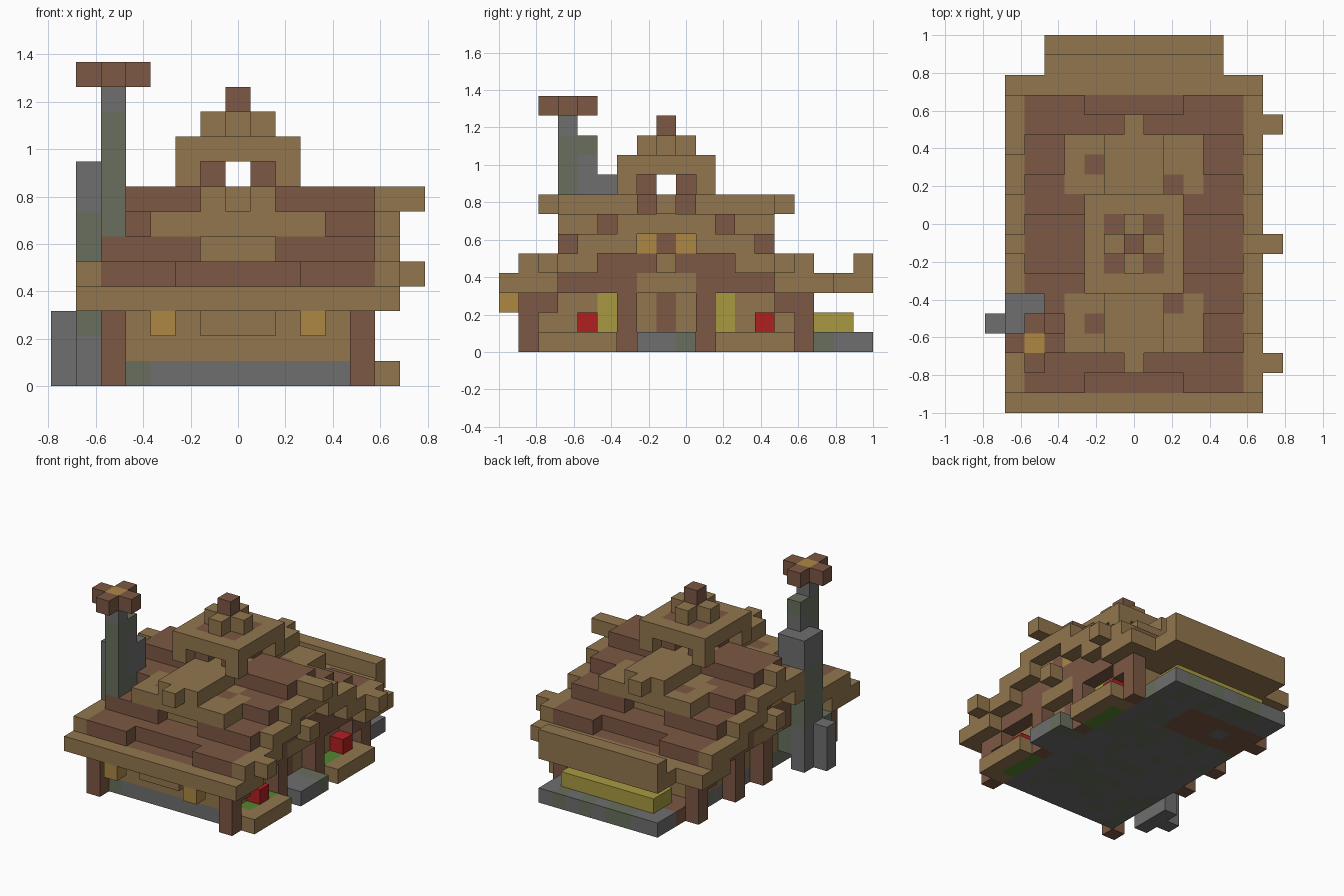
import bpy, bmesh, random
from mathutils import Vector

cube = bpy.data.objects.get("Cube")
if cube:
    bpy.data.objects.remove(cube, do_unlink=True)

random.seed(4)
U = 2 / 19                       # edge of one block
ORIGIN = Vector((-7.5, -9.5, 0))
blocks = {}                      # cell -> (part, colour)

# Materials
HEX = {"oak": "92764E", "bark": "7C5844", "stone": "6E6E6F", "moss": "686F5E",
       "lamp": "AD8744", "straw": "A89A42", "red": "B02022", "grass": "55862F"}


def linear(h):
    c = [int(h[i:i + 2], 16) / 255 for i in (0, 2, 4)]
    return [((v + 0.055) / 1.055) ** 2.4 if v > 0.04 else v / 12.92 for v in c] + [1]


mats = {}
for name, code in HEX.items():
    m = bpy.data.materials.new(name)
    m.use_nodes = True
    m.diffuse_color = linear(code)
    bsdf = m.node_tree.nodes["Principled BSDF"]
    bsdf.inputs["Base Color"].default_value = linear(code)
    bsdf.inputs["Roughness"].default_value = 0.9
    mats[name] = m


def span(v):
    return range(v[0], v[1] + 1) if isinstance(v, tuple) else (v,)


def fill(part, colour, x, y, z):
    """Fill an inclusive range of cells; later fills replace earlier ones."""
    for i in span(x):
        for j in span(y):
            for k in span(z):
                c = colour
                if c == "rubble":
                    c = "moss" if random.random() < 0.35 else "stone"
                blocks[i, j, k] = (part, c)


def flip(v):
    """Mirror a y range about the ridge."""
    return (16 - v[1], 16 - v[0]) if isinstance(v, tuple) else 16 - v


def both(part, colour, x, y, z):
    fill(part, colour, x, y, z)
    fill(part, colour, x, flip(y), z)


# Foundation and walls
fill("foundation", "rubble", (3, 11), (2, 18), 0)
fill("foundation", "bark", (3, 8), (14, 16), 0)
fill("foundation", "stone", 5, 15, 0)
fill("walls", "oak", (3, 11), (2, 14), (1, 3))
fill("front_beam", "oak", (6, 8), 1, 2)

# Corner posts with braces, and side posts
for x in (2, 12):
    both("posts", "bark", x, 1, (0, 2))
    both("posts", "bark", x, 2, 2)
both("posts", "bark", 12, 6, (0, 3))
for y in (8, 11):
    fill("posts", "bark", 2, y, (0, 2))

# Entrance, door, windows and planters
fill("path", "stone", (12, 13), (7, 9), 0)
fill("path", "moss", (12, 13), 9, 0)
fill("door", "bark", 11, 8, (1, 2))
both("side_windows", "straw", 11, 5, (1, 2))
both("planters", "oak", (12, 13), (2, 5), 0)
both("planters", "grass", 12, (3, 5), 0)
fill("flowers", "red", 12, 4, 1)
fill("flowers", "red", 12, 13, 1)

# Straw bed and canopy at the back
fill("straw_bed", "straw", (4, 10), (16, 17), 1)
fill("back_canopy", "oak", (3, 11), (17, 18), 3)
fill("back_canopy", "oak", (3, 11), 18, 4)

# Stepped main roof
both("eaves", "oak", (1, 13), (0, 2), 3)
both("eaves", "bark", (5, 9), 1, 3)
fill("roof", "bark", (2, 12), (3, 13), 3)
fill("roof", "oak", (2, 12), (7, 9), 3)
fill("roof", "bark", (2, 12), (2, 14), 4)
for x in ((2, 4), (10, 12)):
    both("roof", "bark", x, 1, 4)
for k in (5, 6, 7):
    step = 2 * k - 7
    fill("roof", "bark", (2, 12), (step, 16 - step), k)

# Gable trim and windows
for x in (1, 13):
    for y, z in (((1, 4), 4), ((4, 6), 5), ((6, 8), 6), (8, 7)):
        both("gable_trim", "oak", x, y, z)
    fill("gable_trim", "oak", x, 8, 4)
for x in (2, 12):
    both("gable_windows", "lamp", x, 7, 5)
both("gable_knobs", "oak", 14, 2, 4)
fill("gable_knobs", "oak", 14, 8, 7)

# Cross gables front and back
both("dormers", "oak", (4, 10), (3, 5), 6)
fill("dormers", "oak", (5, 9), (5, 11), 6)
fill("dormers", "oak", (6, 8), (3, 13), 7)
both("dormers", "oak", 7, 2, 7)
both("dormers", "oak", (6, 8), 4, 5)
for j in (3, 13):
    for i in (6, 7, 8):
        blocks.pop((i, j, 5), None)
both("dormers", "bark", 5, 4, 6)
both("dormers", "bark", 9, 5, 6)

# Open turret on the ridge
for i in (6, 8):
    both("turret_posts", "bark", i, 7, 8)
for i in (5, 9):
    both("turret_eaves", "oak", i, 6, 8)
fill("turret_roof", "oak", (5, 9), (6, 10), 9)
for i in (6, 8):
    both("turret_roof", "bark", i, 7, 9)
fill("turret_roof", "oak", (6, 8), 8, 10)
fill("turret_roof", "oak", 7, (7, 9), 10)
fill("turret_finial", "bark", 7, 8, 11)

# Chimney with a cross shaped cap
fill("chimney", "rubble", 0, 4, (0, 2))
fill("chimney", "rubble", 1, (3, 5), (0, 2))
fill("chimney", "moss", 1, (4, 5), (3, 6))
fill("chimney", "stone", (1, 2), (4, 5), (7, 8))
fill("chimney", "moss", 2, (3, 5), (1, 6))
fill("roof", "bark", 2, 3, (4, 5))
fill("chimney", "moss", 2, 3, (6, 10))
fill("chimney", "stone", 2, 4, 9)
fill("chimney", "moss", 2, 4, 10)
fill("chimney", "stone", 2, 3, 11)
fill("chimney_cap", "bark", (1, 3), 3, 12)
fill("chimney_cap", "bark", 2, (2, 4), 12)
fill("chimney_cap", "lamp", 2, 3, 12)

# Hanging lanterns
for x in (4, 10):
    fill("lanterns", "lamp", x, 0, 2)

# Turn each part's exposed block sides into one mesh
for part in sorted({p for p, c in blocks.values()}):
    bm = bmesh.new()
    used = []
    for cell, (p, colour) in blocks.items():
        if p != part:
            continue
        if colour not in used:
            used.append(colour)
        for axis in range(3):
            for side in (0, 1):
                n = list(cell)
                n[axis] += 2 * side - 1
                if tuple(n) in blocks:
                    continue
                a, b = (axis + 1) % 3, (axis + 2) % 3
                ring = []
                for s, t in ((0, 0), (1, 0), (1, 1), (0, 1)):
                    v = Vector(cell)
                    v[axis] += side
                    v[a] += s
                    v[b] += t
                    ring.append(bm.verts.new((v + ORIGIN) * U))
                face = bm.faces.new(ring if side else ring[::-1])
                face.material_index = used.index(colour)
    bmesh.ops.remove_doubles(bm, verts=bm.verts, dist=U / 100)
    bmesh.ops.dissolve_limit(bm, angle_limit=0.01, verts=bm.verts,
                             edges=bm.edges, delimit={"MATERIAL"})
    mesh = bpy.data.meshes.new(part)
    bm.to_mesh(mesh)
    bm.free()
    for colour in used:
        mesh.materials.append(mats[colour])
    bpy.context.collection.objects.link(bpy.data.objects.new(part, mesh))
